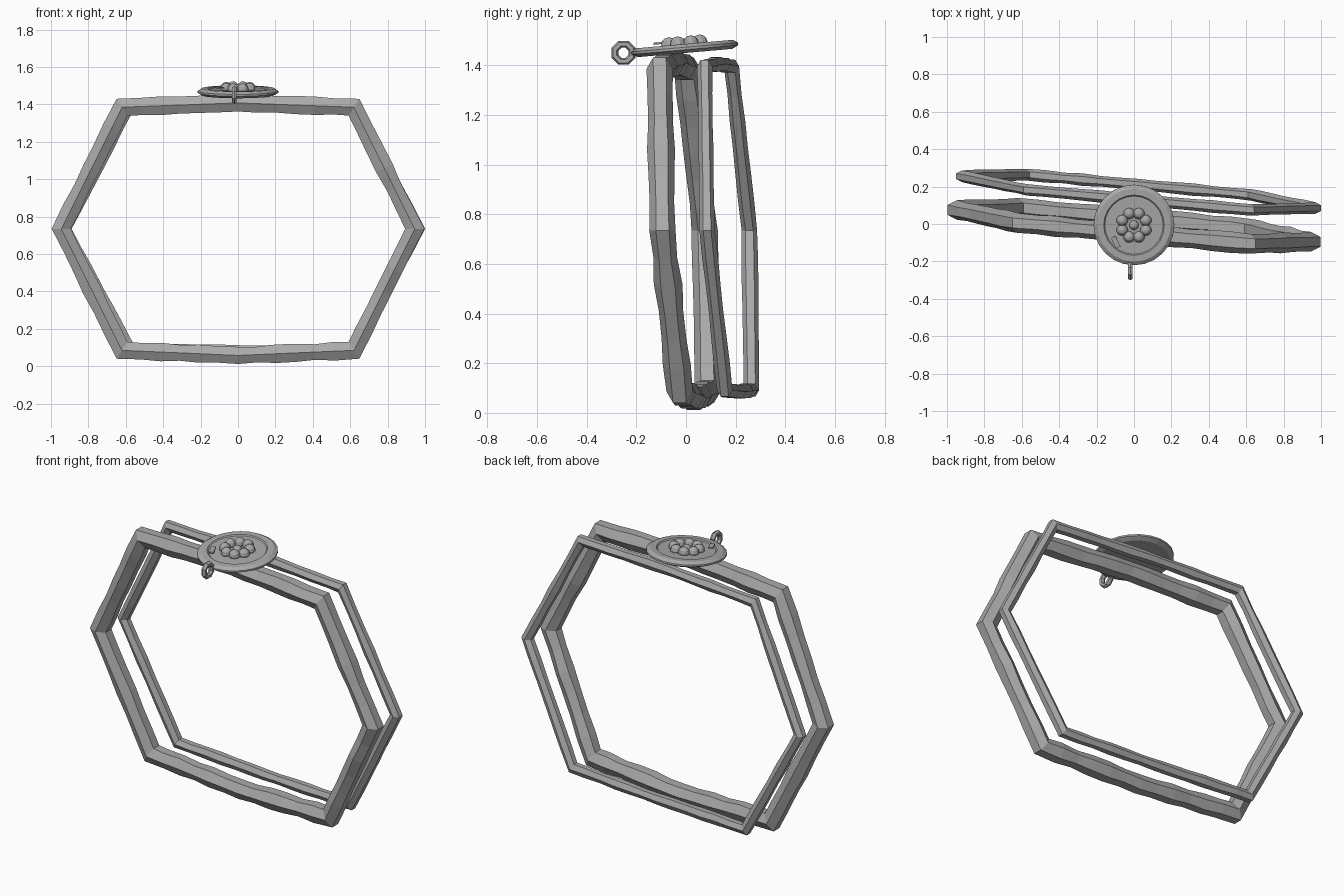
import bpy, bmesh, math, random
from mathutils import Vector, Matrix

if "Cube" in bpy.data.objects:
    bpy.data.objects.remove(bpy.data.objects["Cube"])

random.seed(4)
steel = bpy.data.materials.new("grey_metal")
steel.diffuse_color = (0.4, 0.4, 0.4, 1)
steel.use_nodes = True
steel.node_tree.nodes["Principled BSDF"].inputs["Base Color"].default_value = steel.diffuse_color


def finish(name, bm, matrix=None):
    bmesh.ops.recalc_face_normals(bm, faces=bm.faces)
    mesh = bpy.data.meshes.new(name)
    bm.to_mesh(mesh)
    bm.free()
    mesh.materials.append(steel)
    obj = bpy.data.objects.new(name, mesh)
    bpy.context.collection.objects.link(obj)
    if matrix:
        obj.matrix_world = matrix
    return obj


def bangle(name, corners, radius, x_off, y_off, steps=6):
    """Closed hand-hammered tube with six sides, mitred at the corners, in a leaning plane."""
    pts = [Vector(c) for c in corners]
    n = len(pts)
    normals = []
    for i in range(n):
        d = (pts[(i + 1) % n] - pts[i]).normalized()
        normals.append(Vector((d.y, -d.x)))
    sections = []
    for i in range(n):
        miter = normals[i - 1] + normals[i]
        sections.append((pts[i], miter * (2 / miter.length_squared), 0.0))
        for k in range(1, steps):
            sections.append((pts[i].lerp(pts[(i + 1) % n], k / steps), normals[i], 0.1))
    bm = bmesh.new()
    loops = []
    for p, out, wobble in sections:
        loop = []
        s = 1 + random.uniform(-wobble, wobble)
        t = 1 + random.uniform(-wobble, wobble)
        for k in range(6):
            a = k * math.pi / 3
            q = p + out * (radius * s * math.sin(a))
            y = y_off - 0.09 * p.x - 0.062 * (p.y - 0.735) + radius * t * math.cos(a)
            loop.append(bm.verts.new((q.x + x_off, y, q.y)))
        loops.append(loop)
    for i, a in enumerate(loops):
        b = loops[(i + 1) % len(loops)]
        for k in range(6):
            bm.faces.new((a[k], a[(k + 1) % 6], b[(k + 1) % 6], b[k]))
    return finish(name, bm)


# Two bangles, the rear one thinner
bangle("front_bangle", [(0.945, 0.735), (0.62, 1.385), (0, 1.408), (-0.62, 1.385),
                        (-0.945, 0.735), (-0.62, 0.085), (0, 0.058), (0.62, 0.085)],
       0.053, 0, -0.01)
bangle("rear_bangle", [(0.945, 0.735), (0.60, 1.395), (0, 1.405), (-0.60, 1.395),
                       (-0.945, 0.735), (-0.60, 0.092), (0, 0.085), (0.60, 0.092)],
       0.031, 0.025, 0.17)

# Medallion and everything on it tilt up toward the back
tilt = Matrix.Translation((0, -0.005, 1.467)) @ Matrix.Rotation(math.radians(5), 4, 'X')


def lathe(name, profile, segments, matrix):
    bm = bmesh.new()
    verts = [bm.verts.new((r, 0, z)) for r, z in profile]
    edges = [bm.edges.new(e) for e in zip(verts, verts[1:])]
    bmesh.ops.spin(bm, geom=verts + edges, axis=(0, 0, 1), cent=(0, 0, 0),
                   angle=2 * math.pi, steps=segments)
    bmesh.ops.remove_doubles(bm, verts=bm.verts, dist=1e-5)
    return finish(name, bm, matrix)


lathe("medallion", [(0, -0.018), (0.19, -0.018), (0.216, -0.005), (0.216, 0.005),
                    (0.196, 0.018), (0.162, 0.018), (0.156, 0.012), (0, 0.012)], 24, tilt)

# Flower of beads
bm = bmesh.new()
for k in range(8):
    a = math.radians(22.5 + 45 * k)
    spot = Matrix.Translation((0.068 * math.cos(a), 0.068 * math.sin(a), 0.02))
    bmesh.ops.create_uvsphere(bm, u_segments=10, v_segments=6, radius=0.031, matrix=spot)
bmesh.ops.create_uvsphere(bm, u_segments=10, v_segments=6, radius=0.026,
                          matrix=Matrix.Translation((0, 0, 0.015)))
finish("flower_beads", bm, tilt)

# Small tag plate beside the flower
bm = bmesh.new()
bmesh.ops.create_cube(bm, size=1, matrix=Matrix.Translation((-0.098, -0.09, 0.03))
                      @ Matrix.Rotation(math.radians(25), 4, 'Z')
                      @ Matrix.Diagonal((0.026, 0.062, 0.008, 1)))
finish("tag_plate", bm, tilt)

# Hanging loop at the front rim
bm = bmesh.new()
loops = []
for i in range(8):
    a = (i + 0.5) * math.pi / 4
    loops.append([bm.verts.new((-0.02 + 0.015 * math.sin(b),
                                -0.252 + (0.037 + 0.015 * math.cos(b)) * math.cos(a),
                                1.45 + (0.037 + 0.015 * math.cos(b)) * math.sin(a)))
                  for b in [k * math.pi / 3 for k in range(6)]])
for i, a in enumerate(loops):
    b = loops[(i + 1) % 8]
    for k in range(6):
        bm.faces.new((a[k], a[(k + 1) % 6], b[(k + 1) % 6], b[k]))
finish("hanging_loop", bm)
